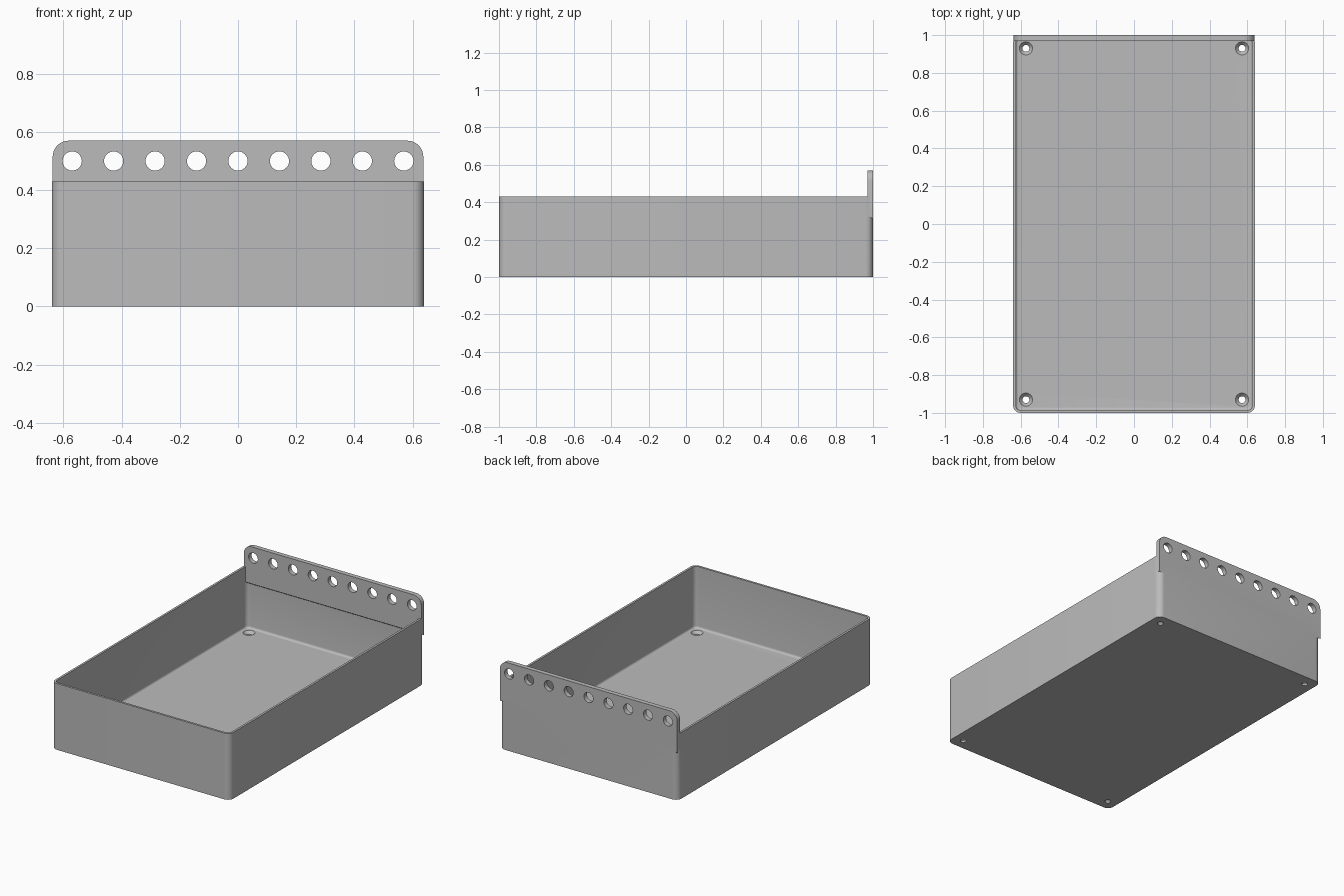
import bpy, bmesh, math
from mathutils import Vector

if "Cube" in bpy.data.objects:
    bpy.data.objects.remove(bpy.data.objects["Cube"], do_unlink=True)

HX, HY, HEIGHT = 0.64, 1.0, 0.43
WALL, FLOOR, FILLET = 0.014, 0.03, 0.014
SHELF_Y = 0.97

grey = bpy.data.materials.new("plain grey")
grey.use_nodes = True
colour = (0.5, 0.5, 0.5, 1)
grey.diffuse_color = colour
grey.node_tree.nodes["Principled BSDF"].inputs["Base Color"].default_value = colour


def rounded_outline(hx, hy, r, steps=8):
    """Corner points of a rounded rectangle, counter-clockwise."""
    pts = []
    for q, (sx, sy) in enumerate([(1, 1), (-1, 1), (-1, -1), (1, -1)]):
        for i in range(steps + 1):
            a = math.pi / 2 * (q + i / steps)
            pts.append((sx * (hx - r) + r * math.cos(a), sy * (hy - r) + r * math.sin(a)))
    return pts


def loft(name, rings):
    """Closed solid through rings with equal point counts."""
    bm = bmesh.new()
    loops = [[bm.verts.new(p) for p in ring] for ring in rings]
    n = len(loops[0])
    for lo, hi in zip(loops, loops[1:]):
        for i in range(n):
            j = (i + 1) % n
            bm.faces.new((lo[i], lo[j], hi[j], hi[i]))
    bm.faces.new(loops[0][::-1])
    bm.faces.new(loops[-1])
    bmesh.ops.recalc_face_normals(bm, faces=bm.faces)
    mesh = bpy.data.meshes.new(name)
    bm.to_mesh(mesh)
    bm.free()
    mesh.materials.append(grey)
    obj = bpy.data.objects.new(name, mesh)
    bpy.context.collection.objects.link(obj)
    return obj


def circle(centre, r, axis, n=32):
    pts = []
    for i in range(n):
        a = 2 * math.pi * i / n
        u, v = r * math.cos(a), r * math.sin(a)
        pts.append(Vector(centre) + Vector((u, v, 0) if axis == "z" else (u, 0, v)))
    return pts


def combine(target, tool, operation):
    mod = target.modifiers.new(tool.name, "BOOLEAN")
    mod.operation, mod.solver, mod.object = operation, "EXACT", tool
    bpy.context.view_layer.objects.active = target
    bpy.ops.object.modifier_apply(modifier=mod.name)
    bpy.data.objects.remove(tool, do_unlink=True)


# Tray shell with rounded upright corners
outer = rounded_outline(HX, HY, 0.04)
tray = loft("tray", [[(x, y, z) for x, y in outer] for z in (0, HEIGHT)])

# Hollow, with a curved edge around the floor
rings = []
for i in range(6):
    a = math.pi / 2 * i / 5
    inset = WALL + FILLET * (1 - math.sin(a))
    z = FLOOR + FILLET * (1 - math.cos(a))
    outline = rounded_outline(HX - inset, HY - inset, 0.04 - inset)
    rings.append([(x, y, z) for x, y in outline])
rings.append([(x, y, HEIGHT + 0.1) for x, y, z in rings[-1]])
combine(tray, loft("hollow", rings), "DIFFERENCE")

# Hanging plate with rounded top corners and a sloped lower edge
half, top, r = 0.637, 0.57, 0.055
arc = [math.pi / 2 * i / 8 for i in range(9)]
upper = [(half - r + r * math.cos(a), top - r + r * math.sin(a)) for a in arc]
upper += [(-x, z) for x, z in reversed(upper)]
plate = loft("hanging_plate", [
    [(x, y, z) for x, z in [(-half, low), (half, low)] + upper]
    for y, low in ((SHELF_Y, 0.33), (HY, 0.31))])
combine(tray, plate, "UNION")

# Row of hanging holes
for i in range(-4, 5):
    hole = loft("hanging_hole", [circle((i * 0.1425, y, 0.5), 0.033, "y") for y in (0.9, 1.1)])
    combine(tray, hole, "DIFFERENCE")

# Countersunk floor holes
for sx in (-1, 1):
    for sy in (-1, 1):
        steps = ((-0.1, 0.018), (0.012, 0.018), (FLOOR, 0.035), (0.06, 0.035))
        hole = loft("screw_hole", [circle((sx * 0.572, sy * 0.93, z), rad, "z") for z, rad in steps])
        combine(tray, hole, "DIFFERENCE")

# Smooth curved areas, sharp edges
bpy.ops.object.select_all(action="DESELECT")
tray.select_set(True)
bpy.context.view_layer.objects.active = tray
bpy.ops.object.shade_smooth_by_angle(angle=math.radians(30))
